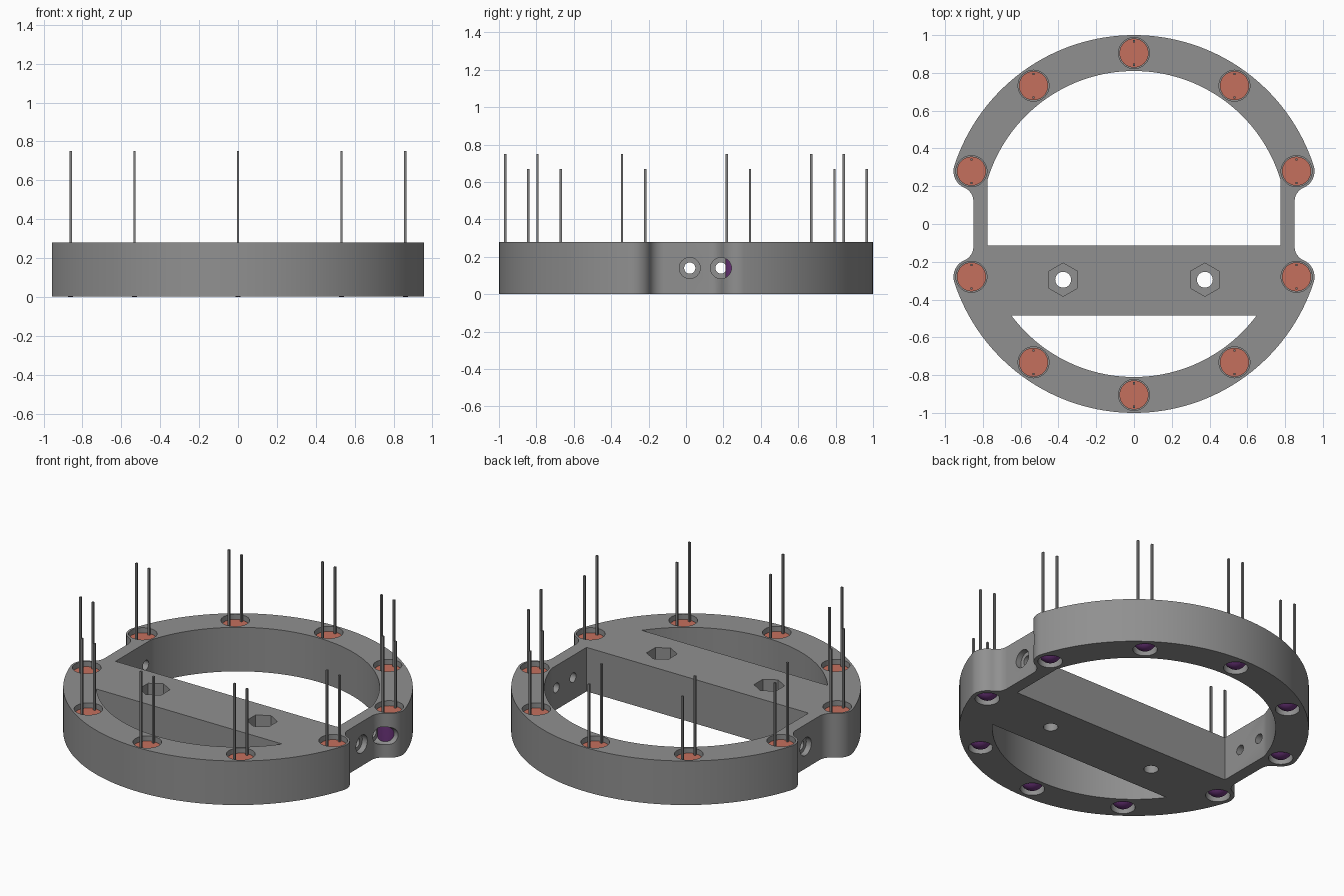
import bpy, bmesh
from math import sin, cos, pi, radians, sqrt, atan2
from mathutils import Matrix, Vector

if "Cube" in bpy.data.objects:
    bpy.data.objects.remove(bpy.data.objects["Cube"], do_unlink=True)

TOP, BOTTOM = 0.28, 0.002        # holder height range
OUTER, INNER = 1.0, 0.81         # ring radii
LED_R = 0.905                    # radius of the lamp circle
LED_TOP, SEAT = 0.25, 0.2
WALL_IN, WALL_OUT = 0.775, 0.85  # flat side walls
BAR_BACK, BAR_FRONT = -0.115, -0.485


def material(name, rgb):
    m = bpy.data.materials.new(name)
    m.use_nodes = True
    m.diffuse_color = (*rgb, 1)
    m.node_tree.nodes["Principled BSDF"].inputs["Base Color"].default_value = (*rgb, 1)
    return m


grey = material("holder grey", (0.28, 0.28, 0.28))
steel = material("lead grey", (0.22, 0.22, 0.22))
purple = material("lens purple", (0.15, 0.035, 0.2))
red = material("lamp base red", (0.56, 0.16, 0.11))


def add_object(name, mesh, *mats):
    ob = bpy.data.objects.new(name, mesh)
    bpy.context.collection.objects.link(ob)
    for m in mats:
        mesh.materials.append(m)
    return ob


def to_mesh(bm, name):
    bmesh.ops.recalc_face_normals(bm, faces=bm.faces)
    mesh = bpy.data.meshes.new(name)
    bm.to_mesh(mesh)
    bm.free()
    return mesh


def arc(cx, cy, r, a0, a1, n):
    return [(cx + r * cos(a0 + (a1 - a0) * i / n), cy + r * sin(a0 + (a1 - a0) * i / n))
            for i in range(n + 1)]


def prism(name, points, z0, z1):
    bm = bmesh.new()
    face = bm.faces.new([bm.verts.new((x, y, z0)) for x, y in points])
    ext = bmesh.ops.extrude_face_region(bm, geom=[face])
    bmesh.ops.translate(bm, vec=(0, 0, z1 - z0),
                        verts=[g for g in ext["geom"] if isinstance(g, bmesh.types.BMVert)])
    return add_object(name, to_mesh(bm, name), grey)


def cylinder(name, r, start, end, segments=48):
    start, end = Vector(start), Vector(end)
    axis = end - start
    rot = axis.to_track_quat("Z", "Y").to_matrix().to_4x4()
    bm = bmesh.new()
    bmesh.ops.create_cone(bm, cap_ends=True, segments=segments, radius1=r, radius2=r,
                          depth=axis.length, matrix=Matrix.Translation((start + end) / 2) @ rot)
    return add_object(name, to_mesh(bm, name), grey)


def cut(target, cutter):
    cutter.hide_render = True
    mod = target.modifiers.new("cut", "BOOLEAN")
    mod.operation, mod.solver, mod.object = "DIFFERENCE", "EXACT", cutter
    bpy.context.view_layer.objects.active = target
    bpy.ops.object.modifier_apply(modifier=mod.name)
    bpy.data.objects.remove(cutter, do_unlink=True)


def smooth(ob):
    bpy.ops.object.select_all(action="DESELECT")
    ob.select_set(True)
    bpy.context.view_layer.objects.active = ob
    bpy.ops.object.shade_smooth_by_angle(angle=radians(30))


# Outer outline: ring arc, rounded lamp boss, concave fillet, flat side
a18 = radians(18)
bx, by, boss = LED_R * cos(a18), LED_R * sin(a18), OUTER - LED_R
fillet = 0.08
fx = WALL_OUT + fillet
fy = by - sqrt((boss + fillet) ** 2 - (fx - bx) ** 2)
touch = atan2(fy - by, fx - bx)
quarter = (arc(0, 0, OUTER, pi / 2, a18, 32)
           + arc(bx, by, boss, a18, touch, 14)[1:]
           + arc(fx, fy, fillet, touch + pi, pi, 10)[1:])
half = quarter + [(x, -y) for x, y in reversed(quarter)]
outline = half + [(-x, y) for x, y in reversed(half[1:-1])]
holder = prism("ring_holder", outline, BOTTOM, TOP)

# Large rear opening and front crescent opening
ya = atan2(sqrt(INNER ** 2 - WALL_IN ** 2), WALL_IN)
rear = arc(0, 0, INNER, ya, pi - ya, 64) + [(-WALL_IN, BAR_BACK), (WALL_IN, BAR_BACK)]
cut(holder, prism("rear_cutter", rear, -0.1, 0.4))
fa = atan2(BAR_FRONT, sqrt(INNER ** 2 - BAR_FRONT ** 2))
cut(holder, prism("front_cutter", arc(0, 0, INNER, fa, -pi - fa, 48), -0.1, 0.4))

# Stepped lamp holes
spots = [(LED_R * cos(a18 + i * pi / 5), LED_R * sin(a18 + i * pi / 5)) for i in range(10)]
for x, y in spots:
    cut(holder, cylinder("lamp_hole", 0.07, (x, y, -0.1), (x, y, 0.4)))
    cut(holder, cylinder("lamp_seat", 0.082, (x, y, SEAT), (x, y, 0.4)))

for s in (-1, 1):
    # Bolt holes with nut pockets in the cross bar
    hx, hy = s * 0.375, -0.295
    cut(holder, cylinder("bolt_hole", 0.042, (hx, hy, -0.1), (hx, hy, 0.4), 32))
    hexagon = arc(hx, hy, 0.088, pi / 2, pi / 2 + 2 * pi, 6)[:-1]
    cut(holder, prism("nut_pocket", hexagon, 0.14, 0.4))
    # Counterbored screw holes through the side walls
    for y in (0.02, 0.187):
        cut(holder, cylinder("screw_hole", 0.03, (s * 0.7, y, 0.14), (s * 1.1, y, 0.14), 32))
        cut(holder, cylinder("counterbore", 0.056, (s * 0.815, y, 0.14), (s * 1.1, y, 0.14), 32))
smooth(holder)

# Lamp: revolved dome, body and flange, with a coloured base on top
R, FLANGE = 0.068, 0.077
profile = ([(R * sin(i * pi / 20), R - R * cos(i * pi / 20)) for i in range(11)]
           + [(R, SEAT), (FLANGE, SEAT), (FLANGE, LED_TOP), (0, LED_TOP)])
bm = bmesh.new()
verts = [bm.verts.new((x, 0, z)) for x, z in profile]
edges = [bm.edges.new(pair) for pair in zip(verts, verts[1:])]
bmesh.ops.spin(bm, geom=verts + edges, cent=(0, 0, 0), axis=(0, 0, 1),
               angle=2 * pi, steps=40, use_duplicate=False)
bmesh.ops.remove_doubles(bm, verts=bm.verts, dist=0.0005)
for f in bm.faces:
    f.material_index = int(f.calc_center_median().z > LED_TOP - 0.001)
lamp_mesh = to_mesh(bm, "lamp")
lamp_mesh.materials.append(purple)
lamp_mesh.materials.append(red)

# Pair of wire leads, the front one longer
bm = bmesh.new()
for y, tip in ((-0.062, 0.75), (0.062, 0.67)):
    low = LED_TOP - 0.01
    size = Matrix.Diagonal((0.012, 0.012, tip - low, 1))
    bmesh.ops.create_cube(bm, size=1, matrix=Matrix.Translation((0, y, (tip + low) / 2)) @ size)
lead_mesh = to_mesh(bm, "leads")
lead_mesh.materials.append(steel)

for i, (x, y) in enumerate(spots, 1):
    lamp = add_object(f"lamp_{i}", lamp_mesh)
    leads = add_object(f"lamp_leads_{i}", lead_mesh)
    lamp.location = leads.location = (x, y, 0)
    if i == 1:
        smooth(lamp)
